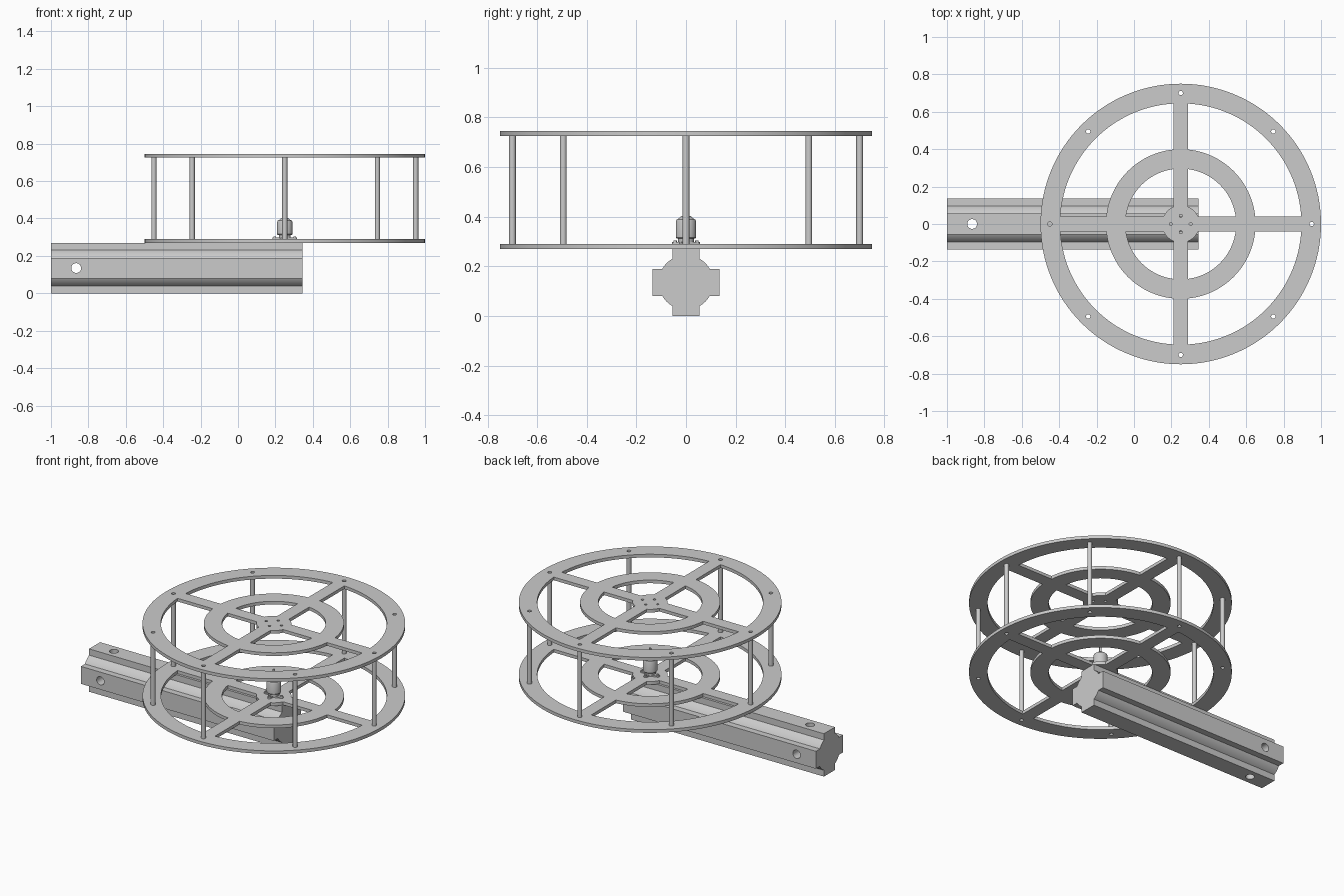
import bpy, bmesh
from math import sin, cos, asin, pi, radians
from mathutils import Matrix, Vector

if "Cube" in bpy.data.objects:
    bpy.data.objects.remove(bpy.data.objects["Cube"])

CX = 0.25  # wheel axis position along x


def arc(cx, cy, r, a0, a1, n):
    return [(cx + r * cos(a0 + (a1 - a0) * i / n), cy + r * sin(a0 + (a1 - a0) * i / n))
            for i in range(n + 1)]


def circle(cx, cy, r, n=32):
    return arc(cx, cy, r, 0, 2 * pi, n)[:-1]


def turn(pts, a):
    return [(x * cos(a) - y * sin(a), x * sin(a) + y * cos(a)) for x, y in pts]


def smooth(ob):
    bpy.ops.object.select_all(action='DESELECT')
    ob.select_set(True)
    bpy.context.view_layer.objects.active = ob
    bpy.ops.object.shade_smooth_by_angle(angle=radians(30))


def extrude(name, loops, z0, z1, matrix=None, loc=(0, 0, 0)):
    """Flat outline with holes, filled and extruded from z0 to z1."""
    cu = bpy.data.curves.new(name, 'CURVE')
    cu.dimensions, cu.fill_mode, cu.extrude = '2D', 'BOTH', (z1 - z0) / 2
    for pts in loops:
        s = cu.splines.new('POLY')
        s.points.add(len(pts) - 1)
        for p, (x, y) in zip(s.points, pts):
            p.co = (x, y, 0, 1)
        s.use_cyclic_u = True
    tmp = bpy.data.objects.new(name + "_outline", cu)
    bpy.context.collection.objects.link(tmp)
    bpy.context.view_layer.update()
    dg = bpy.context.evaluated_depsgraph_get()
    me = bpy.data.meshes.new_from_object(tmp.evaluated_get(dg))
    bpy.data.objects.remove(tmp)
    bm = bmesh.new()
    bm.from_mesh(me)
    bmesh.ops.remove_doubles(bm, verts=bm.verts, dist=1e-5)
    bmesh.ops.translate(bm, verts=bm.verts, vec=(0, 0, (z0 + z1) / 2))
    if matrix:
        bm.transform(matrix)
    bmesh.ops.recalc_face_normals(bm, faces=bm.faces)
    bm.to_mesh(me)
    bm.free()
    ob = bpy.data.objects.new(name, me)
    ob.location = loc
    bpy.context.collection.objects.link(ob)
    smooth(ob)
    return ob


def lathe(name, profile, loc, n=32):
    bm = bmesh.new()
    vs = [bm.verts.new((r, 0, z)) for r, z in profile]
    es = [bm.edges.new(p) for p in zip(vs, vs[1:])]
    bmesh.ops.spin(bm, geom=vs + es, cent=(0, 0, 0), axis=(0, 0, 1), angle=2 * pi, steps=n)
    bmesh.ops.remove_doubles(bm, verts=bm.verts, dist=1e-5)
    bmesh.ops.recalc_face_normals(bm, faces=bm.faces)
    me = bpy.data.meshes.new(name)
    bm.to_mesh(me)
    bm.free()
    ob = bpy.data.objects.new(name, me)
    ob.location = loc
    bpy.context.collection.objects.link(ob)
    smooth(ob)


# Beam: cross-shaped section with a round core between the arms
H, W, R = 0.135, 0.055, 0.11
a = asin(W / R)
quarter = [(H, -W), (H, W)] + arc(0, 0, R, a, pi / 2 - a, 8)
section = [p for k in range(4) for p in turn(quarter, k * pi / 2)]
to_x = Matrix(((0, 0, 1, 0), (1, 0, 0, 0), (0, 1, 0, 0), (0, 0, 0, 1)))
beam = extrude("arm_beam", [section], -1, 0.345, to_x, (0, 0, H))

# Cross-drilled mounting holes at the beam's outer end
for i, rot in enumerate(((0, 0, 0), (pi / 2, 0, 0))):
    bpy.ops.mesh.primitive_cylinder_add(vertices=32, radius=0.026, depth=0.6,
                                        location=(-0.865, 0, H), rotation=rot)
    cut = bpy.context.object
    cut.name = f"beam_hole_cutter_{i}"
    cut.hide_render = True
    mod = beam.modifiers.new("hole", 'BOOLEAN')
    mod.operation, mod.object, mod.solver = 'DIFFERENCE', cut, 'EXACT'
    bpy.context.view_layer.objects.active = beam
    bpy.ops.object.modifier_apply(modifier=mod.name)
    bpy.data.objects.remove(cut)
smooth(beam)

# Guard plates: rims, rings and spokes left around quarter-sector openings
SP = 0.04
screw_pos = [(0.053, 0), (0, 0.044), (-0.053, 0), (0, -0.044)]


def opening(ri, ro):
    a, b = asin(SP / ro), asin(SP / ri)
    return arc(0, 0, ro, a, pi / 2 - a, 32) + arc(0, 0, ri, pi / 2 - b, b, 24)


rod_pos = [(0.70 * cos(k * pi / 4), 0.70 * sin(k * pi / 4)) for k in range(8)]
plate = [circle(0, 0, 0.75, 128)]
for k in range(4):
    plate += [turn(opening(0.1, 0.296), k * pi / 2), turn(opening(0.4, 0.645), k * pi / 2)]
plate += [circle(x, y, 0.0115, 24) for x, y in rod_pos]
plate += [circle(x, y, 0.008, 16) for x, y in screw_pos]
extrude("lower_guard_plate", plate, 0.27, 0.29, loc=(CX, 0, 0))
extrude("upper_guard_plate", plate, 0.725, 0.745, loc=(CX, 0, 0))

# Hollow spacer rods between the plates
for k, (x, y) in enumerate(rod_pos):
    extrude(f"spacer_rod_{k}", [circle(0, 0, 0.0138, 24), circle(0, 0, 0.0115, 24)],
            0.29, 0.725, loc=(CX + x, y, 0))

# Motor mount: four rounded lugs with screws
mount = []
for k in range(4):
    d = Vector(screw_pos[k]).length
    mount += turn(arc(d, 0, 0.012, -pi / 2, pi / 2, 10) + [(0.026, 0.012)], k * pi / 2)
extrude("motor_mount", [mount], 0.29, 0.298, loc=(CX, 0, 0))
for k, (x, y) in enumerate(screw_pos):
    lathe(f"mount_screw_{k}", [(0, 0.298), (0.007, 0.298), (0.007, 0.304), (0, 0.304)],
          (CX + x, y, 0), 16)

# Motor: base, can with domed top, and shaft
lathe("motor_base", [(0, 0.298), (0.032, 0.298), (0.032, 0.312), (0, 0.312)], (CX, 0, 0))
lathe("motor_can", [(0, 0.312), (0.038, 0.312), (0.041, 0.316), (0.041, 0.38), (0.038, 0.388),
                    (0.028, 0.394), (0.02, 0.402), (0, 0.402)], (CX, 0, 0), 48)
lathe("motor_shaft", [(0, 0.402), (0.007, 0.402), (0.007, 0.455), (0, 0.455)], (CX, 0, 0), 16)
